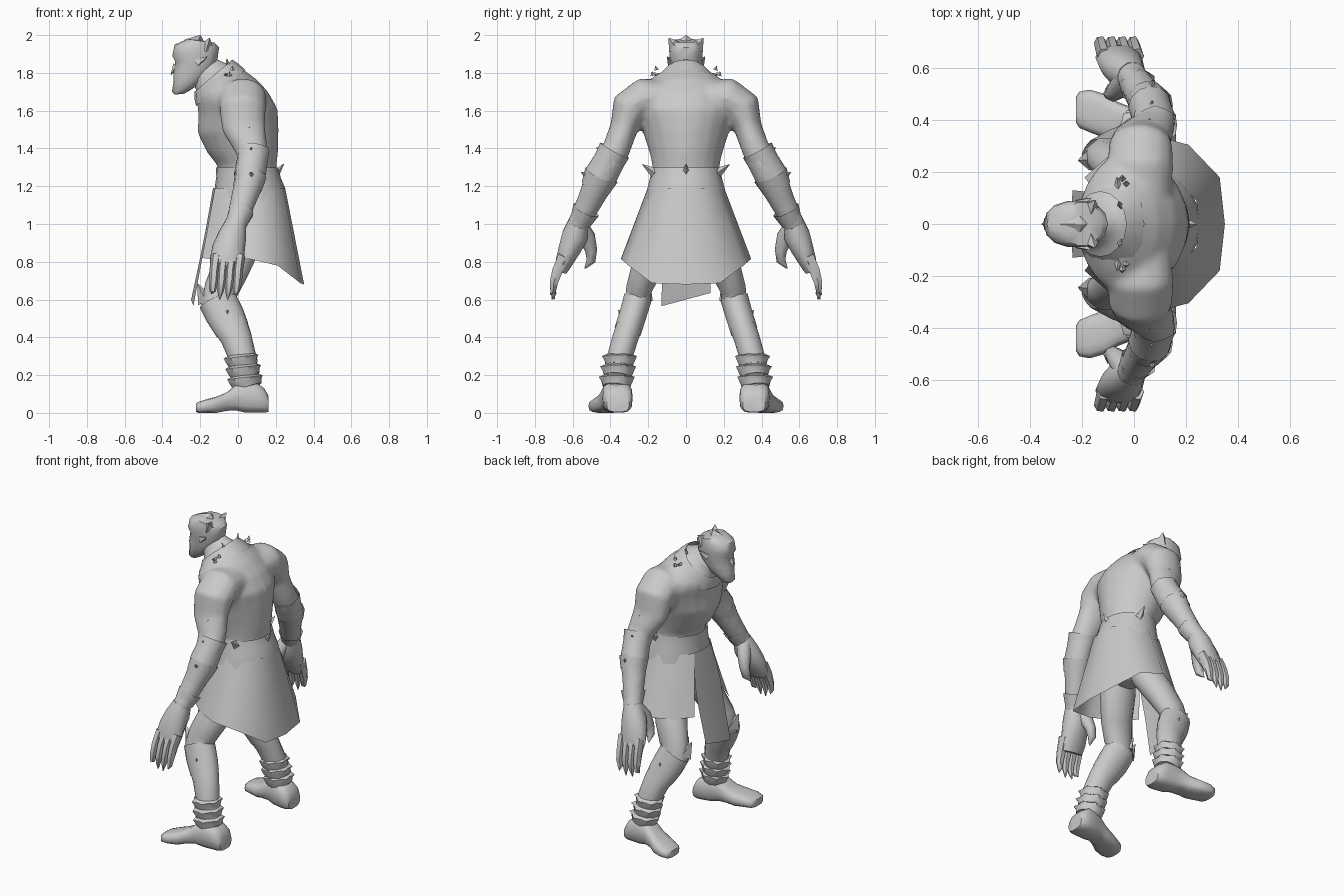
import bpy, bmesh, math
from mathutils import Vector as V

grey = bpy.data.materials.new("plain_grey")
grey.diffuse_color = (0.59, 0.59, 0.59, 1)


def finish(name, bm, mirror, angle=50, recalc=True):
    if recalc:
        bmesh.ops.recalc_face_normals(bm, faces=bm.faces)
    me = bpy.data.meshes.new(name)
    bm.to_mesh(me)
    bm.free()
    me.materials.append(grey)
    ob = bpy.data.objects.new(name, me)
    bpy.context.collection.objects.link(ob)
    bpy.ops.object.select_all(action='DESELECT')
    ob.select_set(True)
    bpy.context.view_layer.objects.active = ob
    bpy.ops.object.shade_smooth_by_angle(angle=math.radians(angle))
    if mirror:
        m = ob.modifiers.new("mirror", 'MIRROR')
        m.use_axis = (False, True, False)
    return ob


def loft(name, rings, n=12, sq=1.0, mirror=False, cap=True):
    """Skin elliptical rings (centre, half-axis, half-axis, jaggedness)."""
    bm = bmesh.new()
    loops = []
    for c, u, v, jag in rings:
        loop = []
        for i in range(n):
            a = math.tau * i / n
            ca, sa = math.cos(a), math.sin(a)
            ca = math.copysign(abs(ca) ** sq, ca)
            sa = math.copysign(abs(sa) ** sq, sa)
            k = 1 + jag * (i % 2)
            loop.append(bm.verts.new(c + u * ca * k + v * sa * k))
        loops.append(loop)
    for a, b in zip(loops, loops[1:]):
        for i in range(n):
            j = (i + 1) % n
            bm.faces.new((a[i], a[j], b[j], b[i]))
    if cap:
        bm.faces.new(loops[0])
        bm.faces.new(loops[-1])
    return finish(name, bm, mirror)


def sheet(name, rows, mirror):
    """Single-sided cloth from rows of points."""
    bm = bmesh.new()
    vs = [[bm.verts.new(p) for p in r] for r in rows]
    for a, b in zip(vs, vs[1:]):
        for i in range(len(a) - 1):
            bm.faces.new((a[i], b[i], b[i + 1], a[i + 1]))
    return finish(name, bm, mirror, recalc=False)


def tube(name, rows, n=10, mirror=True, cap=True):
    """Limb along a path: x, y, z, half depth, half width, optional jag."""
    pts = [V(r[:3]) for r in rows]
    rings = []
    for i, r in enumerate(rows):
        t = (pts[min(i + 1, len(pts) - 1)] - pts[max(i - 1, 0)]).normalized()
        ref = V((1, 0, 0)) if abs(t.x) < 0.9 else V((0, 0, 1))
        u = (ref - t * t.dot(ref)).normalized()
        rings.append((pts[i], u * r[3], t.cross(u) * r[4], r[5] if len(r) > 5 else 0))
    return loft(name, rings, n, mirror=mirror, cap=cap)


def spike(name, base, tip, r, mirror=True):
    tube(name, [(*base, r, r), (*tip, 0.002, 0.002)], 4, mirror)


def tilted(rows):
    """Body rings from front x, z, back x, z, half width."""
    out = []
    for r in rows:
        f, b = V((r[0], 0, r[1])), V((r[2], 0, r[3]))
        out.append(((f + b) / 2, (b - f) / 2, V((0, r[4], 0)), 0))
    return out


# Torso, pelvis and neck
torso = loft("upper_body", tilted([
    (-.03, .90, .10, .90, .07), (-.09, 1.0, .17, 1.0, .16), (-.10, 1.22, .20, 1.22, .178),
    (-.11, 1.31, .205, 1.31, .178), (-.165, 1.38, .213, 1.38, .195), (-.214, 1.48, .216, 1.50, .23),
    (-.21, 1.58, .21, 1.61, .27), (-.217, 1.64, .16, 1.70, .28), (-.22, 1.67, .095, 1.77, .25),
    (-.215, 1.69, .01, 1.83, .18), (-.225, 1.715, -.07, 1.855, .09), (-.255, 1.76, -.12, 1.88, .068)]), 20, 1.08)
# Arms
arm = tube("arm", [
    (.025, .10, 1.66, .12, .10), (.025, .225, 1.668, .127, .108), (.025, .295, 1.615, .125, .105),
    (.03, .328, 1.51, .116, .075), (.07, .368, 1.40, .088, .075), (.08, .398, 1.34, .08, .08),
    (.065, .455, 1.24, .082, .086), (.03, .505, 1.13, .07, .07), (.0, .555, 1.03, .06, .06),
    (-.015, .58, .98, .06, .06)], 14)
# Blend torso and arms into one skin
bpy.ops.object.select_all(action='DESELECT')
for ob in (arm, torso):
    ob.select_set(True)
bpy.context.view_layer.objects.active = torso
bpy.ops.object.convert(target='MESH')
bpy.ops.object.join()
m = torso.modifiers.new("skin", 'REMESH')
m.mode = 'VOXEL'
m.voxel_size = 0.015
m.use_smooth_shade = True
m = torso.modifiers.new("soften", 'SMOOTH')
m.factor = 0.5
m.iterations = 8

# Tilted collar around the neck, with small points and studs
loft("collar", tilted([(-.222, 1.625, .04, 1.815, .195), (-.23, 1.66, .0, 1.85, .155),
                       (-.23, 1.70, -.03, 1.87, .125)]), 16, cap=False)
spike("collar_side_point", (-.06, .13, 1.78), (-.065, .18, 1.80), .02)
spike("collar_back_point", (-.05, .07, 1.83), (-.06, .085, 1.875), .014)
for x, y, z in ((-.045, .175, 1.80), (-.03, .155, 1.83)):
    spike("collar_stud", (x, y, z - .015), (x, y + .006, z + .006), .014)

# Head with crown points, ears and nose
loft("head", tilted([
    (-.335, 1.685, -.285, 1.69, .03), (-.35, 1.70, -.25, 1.71, .045), (-.342, 1.75, -.19, 1.75, .066),
    (-.342, 1.80, -.14, 1.80, .078), (-.332, 1.86, -.11, 1.86, .086), (-.348, 1.89, -.105, 1.90, .09),
    (-.335, 1.95, -.10, 1.935, .09), (-.27, 1.978, -.125, 1.96, .085), (-.23, 1.982, -.17, 1.965, .04)]), 14, 0.9)
spike("crown_side_point", (-.17, .055, 1.935), (-.15, .092, 1.985), .042)
spike("crown_top_point", (-.22, 0, 1.95), (-.20, 0, 2.0), .07, False)
spike("ear", (-.215, .075, 1.855), (-.165, .1, 1.885), .026)
spike("nose", (-.325, 0, 1.84), (-.355, 0, 1.79), .02, False)

# Close guards at the elbow and wrist
tube("elbow_guard", [(.06, .455, 1.25, .083, .087), (.075, .41, 1.33, .082, .082),
                     (.08, .378, 1.39, .086, .08, .08)], 12, cap=False)
tube("forearm_guard", [(.05, .48, 1.19, .077, .079), (.068, .447, 1.26, .084, .089, .05)], 12, cap=False)
tube("wrist_guard", [(-.005, .56, 1.01, .058, .058), (.018, .528, 1.075, .066, .066, .12)], 12, cap=False)
for x, y, z, ty, tz in ((.07, .40, 1.35, .475, 1.405), (.07, .49, 1.235, .555, 1.275), (.06, .36, 1.48, .405, 1.515)):
    spike("arm_point", (x, y, z), (x, ty, tz), .04)

# Hands: palm, four curled fingers and a thumb
tube("palm", [(-.01, .57, 1.01, .056, .056), (-.03, .587, .94, .075, .072),
              (-.05, .615, .87, .087, .062), (-.06, .645, .80, .09, .048), (-.065, .66, .75, .075, .032)])
for i, low in enumerate((.63, .60, .60, .625)):
    x = -.125 + i * .042
    tube("finger", [(x + .01, .645, .83, .028, .036), (x, .68, .755, .026, .032),
                    (x - .005, .70, .69, .024, .025), (x - .01, .703, .645, .017, .017),
                    (x - .014, .688 + .01 * i, low, .003, .003)], 6)
tube("thumb", [(-.03, .565, .99, .045, .045), (-.06, .525, .93, .042, .046), (-.08, .502, .86, .033, .032),
               (-.092, .503, .805, .027, .024), (-.10, .535, .765, .004, .004)], 8)

# Belt with small raised points
loft("belt", tilted([(-.125, 1.13, .255, 1.13, .215), (-.122, 1.20, .25, 1.19, .203),
                     (-.115, 1.25, .228, 1.24, .19), (-.116, 1.30, .212, 1.30, .182)]), 20, cap=False)
spike("belt_side_point", (.10, .165, 1.27), (.11, .23, 1.315), .028)
spike("belt_back_point", (.195, 0, 1.26), (.242, 0, 1.318), .024, False)

# Long skirt, lower at the back, slit either side of the front cloth
top = [(-.122, .085), (-.08, .14), (.06, .203), (.17, .165), (.24, .09), (.25, 0)]
hem = [(-.19, .18, .82), (-.10, .26, .81), (.06, .345, .815), (.21, .305, .78), (.33, .18, .687), (.35, 0, .68)]
sheet("skirt", [[V((*t, 1.19)).lerp(V(h), k / 4) for t, h in zip(reversed(top), reversed(hem))]
                for k in range(5)], True)

# Front cloth with a slanted end
sheet("front_cloth", [[(x + .012, w, z1), (x, 0, (z0 + z1) / 2), (x + .012, -w, z0)] for x, w, z0, z1 in
      ((-.132, .087, 1.19, 1.19), (-.155, .115, 1.06, 1.06), (-.175, .128, .95, .95),
       (-.205, .125, .80, .80), (-.248, .13, .565, .635))], False)

# Legs
tube("leg", [
    (.04, .09, 1.06, .11, .085), (.01, .14, .90, .115, .092), (-.04, .21, .76, .10, .083),
    (-.085, .248, .66, .093, .07), (-.105, .256, .59, .092, .068), (-.06, .285, .50, .10, .07),
    (-.01, .32, .40, .083, .07), (.022, .35, .30, .073, .068), (.042, .365, .20, .068, .066),
    (.05, .37, .10, .07, .065)], 14)
# Knee guards with upward points
tube("knee_guard", [(-.03, .306, .44, .092, .074), (-.07, .281, .52, .102, .074),
                    (-.108, .258, .60, .098, .072, .06)], 14, cap=False)
spike("knee_front_point", (-.17, .25, .59), (-.215, .245, .685), .045)
spike("knee_inner_point", (-.13, .21, .60), (-.155, .19, .685), .035)
spike("knee_outer_point", (-.06, .325, .50), (-.055, .358, .545), .03)
# Ragged ankle cuffs
for x, y, z, r in ((.024, .353, .29, .08), (.035, .36, .235, .082), (.045, .367, .18, .082)):
    tube("ankle_cuff", [(x + .01, y + .003, z - .045, r * .9, r * .87), (x, y, z - .015, r, r, .05),
                        (x - .003, y, z + .008, r, r * .98, .22), (x - .004, y, z + .02, r * .85, r * .85)], 14)
# Boots
loft("boot", [(V((x, y, (lo + hi) / 2)), V((0, w, 0)), V((0, 0, (hi - lo) / 2)), 0)
              for x, y, w, lo, hi in (
    (.162, .36, .06, .005, .09), (.14, .36, .075, 0, .13), (.10, .362, .08, 0, .16), (.04, .37, .075, 0, .17),
    (-.01, .38, .07, .012, .15), (-.06, .395, .074, .01, .11), (-.11, .415, .085, 0, .088),
    (-.17, .435, .082, 0, .072), (-.21, .44, .07, 0, .058), (-.223, .44, .05, .005, .05))], 14, 0.65, True)
